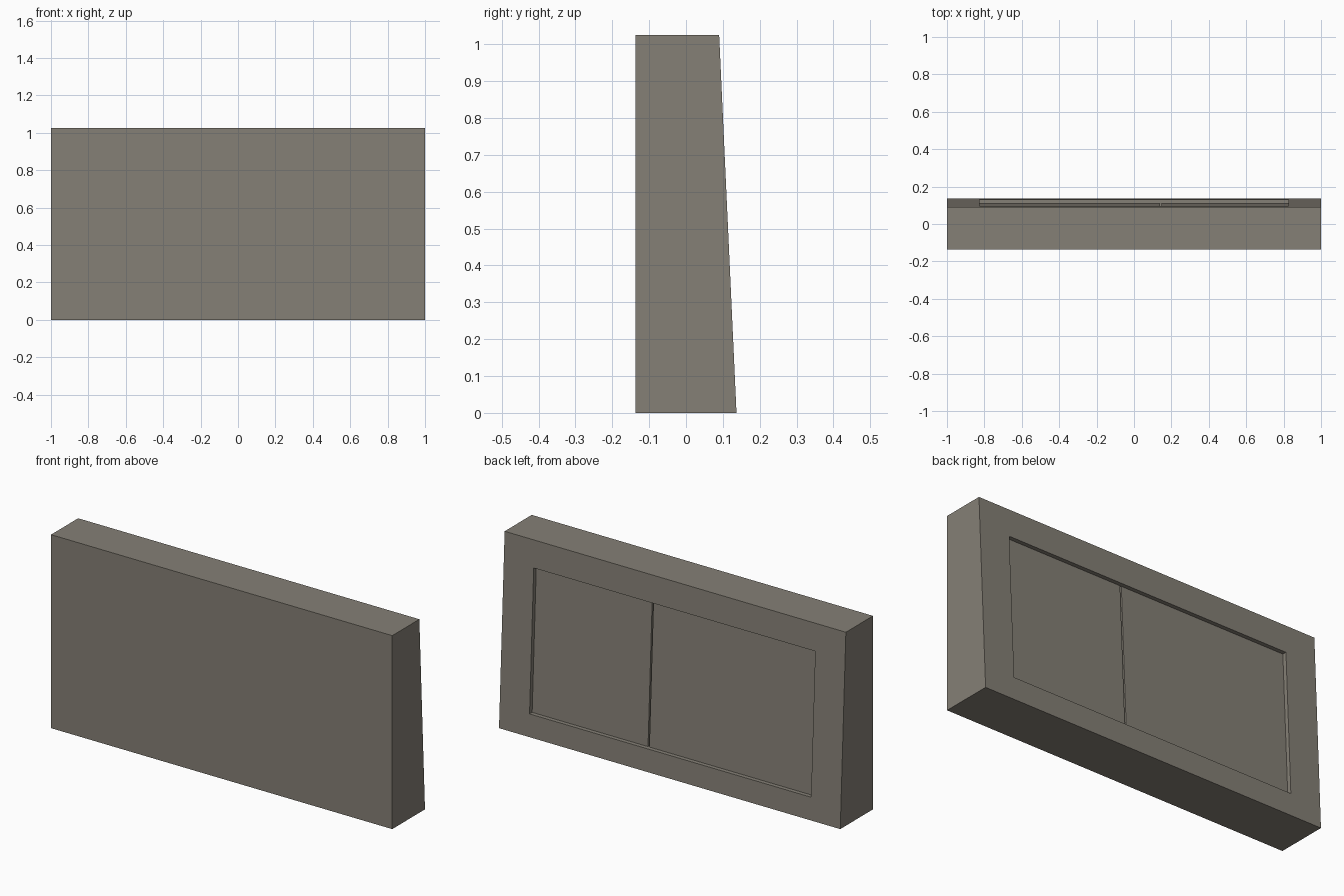
import bpy
import bmesh

if "Cube" in bpy.data.objects:
    bpy.data.objects.remove(bpy.data.objects["Cube"])

HEIGHT = 1.025
FRONT, BACK_LOW, BACK_TOP = -0.137, 0.137, 0.09


def back_y(z):
    """Depth position of the leaning back face at height z."""
    return BACK_LOW + (BACK_TOP - BACK_LOW) * z / HEIGHT


def prism(name, x0, x1, profile):
    """Extrude a (y, z) profile along x."""
    bm = bmesh.new()
    face = bm.faces.new([bm.verts.new((x0, y, z)) for y, z in profile])
    new = bmesh.ops.extrude_face_region(bm, geom=[face])["geom"]
    verts = [v for v in new if isinstance(v, bmesh.types.BMVert)]
    bmesh.ops.translate(bm, verts=verts, vec=(x1 - x0, 0, 0))
    bmesh.ops.recalc_face_normals(bm, faces=bm.faces)
    mesh = bpy.data.meshes.new(name)
    bm.to_mesh(mesh)
    bm.free()
    obj = bpy.data.objects.new(name, mesh)
    bpy.context.collection.objects.link(obj)
    mesh.materials.append(stone)
    return obj


def carve(target, x0, x1, z0, z1, depth):
    """Cut a pocket of even depth into the leaning back face."""
    cutter = prism("pocket_cutter", x0, x1, [
        (back_y(z0) - depth, z0), (back_y(z0) + 0.1, z0),
        (back_y(z1) + 0.1, z1), (back_y(z1) - depth, z1)])
    cutter.hide_render = True
    mod = target.modifiers.new("pocket", 'BOOLEAN')
    mod.operation = 'DIFFERENCE'
    mod.solver = 'EXACT'
    mod.object = cutter
    bpy.context.view_layer.objects.active = target
    bpy.ops.object.modifier_apply(modifier=mod.name)
    bpy.data.objects.remove(cutter)


stone = bpy.data.materials.new("warm grey")
stone.diffuse_color = (0.235, 0.215, 0.18, 1)
stone.use_nodes = True
stone.node_tree.nodes["Principled BSDF"].inputs["Base Color"].default_value = stone.diffuse_color

# Slab with a vertical front and a leaning back
slab = prism("wall_slab", -1, 1, [
    (FRONT, 0), (BACK_LOW, 0), (BACK_TOP, HEIGHT), (FRONT, HEIGHT)])

# Shallow recessed panel, then the narrow joint that splits it
carve(slab, -0.825, 0.825, 0.12, 0.88, 0.022)
carve(slab, 0.138, 0.146, 0.12, 0.88, 0.034)
